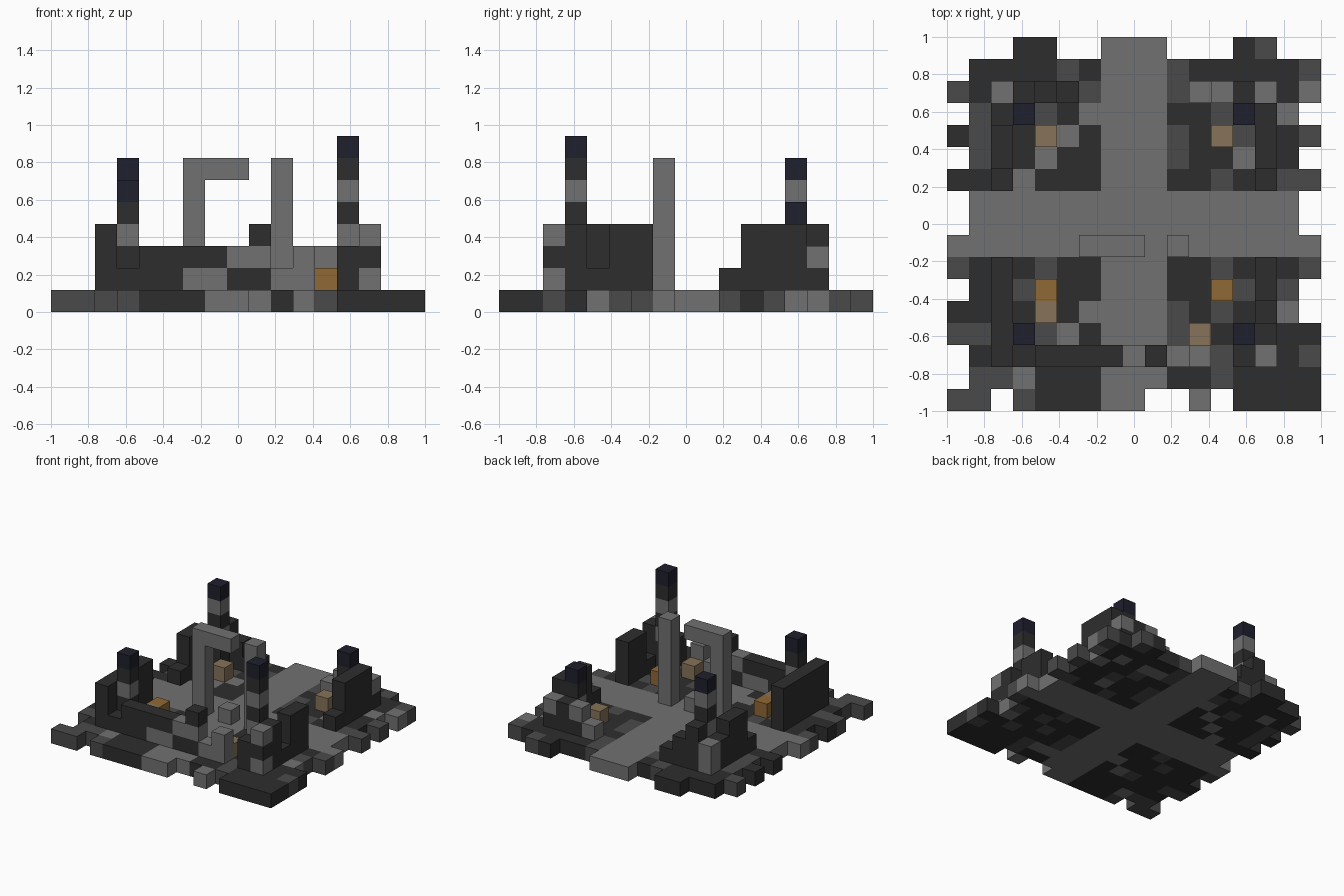
import bpy, bmesh
from mathutils import Vector

if "Cube" in bpy.data.objects:
    bpy.data.objects.remove(bpy.data.objects["Cube"], do_unlink=True)

N = 17
U = 2 / N  # block edge


def material(name, rgb):
    m = bpy.data.materials.new(name)
    m.use_nodes = True
    colour = (*rgb, 1)
    m.diffuse_color = colour
    bsdf = m.node_tree.nodes["Principled BSDF"]
    bsdf.inputs["Base Color"].default_value = colour
    bsdf.inputs["Roughness"].default_value = 0.9
    return m


KEYS = "DMLNTO"
MATS = [
    material("dark stone", (0.027, 0.027, 0.027)),
    material("mid stone", (0.068, 0.068, 0.068)),
    material("light stone", (0.165, 0.165, 0.165)),
    material("night blue cap", (0.014, 0.014, 0.027)),
    material("tan crate", (0.24, 0.17, 0.10)),
    material("orange crate", (0.28, 0.14, 0.035)),
]

# Paved corner plots: first column, first row, paving from back to front
PLOTS = {
    "back_right_paving": (0, 0, ["...DD..", ".DDDDMD", "MDLDDDM", ".MDDMDL",
                                 "DMDDDLD", ".MDDLDD", "DDDLDDD"]),
    "back_left_paving": (10, 0, ["...DM..", "MDDDDDM", "MLLDLDL", "DDMDDL.",
                                 "MDDMDDM", "MDDLDD.", "DDMDDMM"]),
    "front_right_paving": (0, 10, ["MDDDMDD", ".DDMDDD", "DDDDDDL", "MMDDMLD",
                                   ".DDDDDD", ".MMLDDD", "MM.MDDD"]),
    "front_left_paving": (10, 10, ["DDMDDDM", "DDDMDM.", "MDMDDL.", "MDDDMDD",
                                   "LLMDDDM", "DDMDDDD", ".L.DDDD"]),
}

# Crossing roads: columns and rows they cover
ROADS = [(range(7, 10), range(16)), ([7, 8], [16]),
         (range(1, 16), [7, 8]), (range(17), [9])]

# Standing parts: columns, rows, block colours from the ground upward
PARTS = {
    "front_right_tower": [([3], [13], "DDLDN")],
    "front_left_tower": [([13], [13], "DDLDLDN")],
    "back_right_tower": [([3], [3], "DDLDLN")],
    "back_left_tower": [([13], [3], "DLDN")],
    "right_wall_front": [([2], range(10, 15), "DDD")],
    "right_wall_back": [([2], [4, 5], "DDD"), ([2], [3], "DD"),
                        ([2], [6], "D"), ([2], [2], "LL")],
    "left_wall_front": [([14], [10, 11, 13], "DDD"), ([14], [12], "D"),
                        ([14], [14], "LDL")],
    "left_wall_back": [([14], [3, 4, 5], "DDD"), ([14], [6], "D"),
                       ([14], [2], "DL")],
    "front_wall": [([3], [14], "D"), ([4, 5], [14], "DD"),
                   ([6, 7], [14], "LD"), ([8], [14], "DL"),
                   ([9], [14], "DLD"), ([10], [14], "L"),
                   ([11], [14], "LL"), ([13], [14], "DD")],
    "back_wall": [([3], [2], "DDD"), ([4], [2], "DD"), ([5], [2], "D"),
                  ([11], [2], "L"), ([12], [2], "DL"), ([13], [2], "DD")],
    "broken_arch": [([6], [9], "LLLLLL"), ([7, 8], [9], ".....L")],
    "arch_pillar": [([10], [9], "LLLLLL")],
    "fallen_block": [([8], [9], "L")],
    "tan_crates": [([4], [4, 12], "T"), ([12], [4], "T"), ([11], [13], "T")],
    "orange_crates": [([4, 12], [11], "O")],
}

# Collect the blocks of every part
parts = {"crossing_roads": {(c, r, 0): "L" for cols, rows in ROADS
                            for c in cols for r in rows}}
for name, (c0, r0, paving) in PLOTS.items():
    parts[name] = {(c0 + c, r0 + r, 0): k for r, row in enumerate(paving)
                   for c, k in enumerate(row) if k != "."}
for name, runs in PARTS.items():
    parts[name] = {(c, r, z): k for cols, rows, stack in runs
                   for c in cols for r in rows
                   for z, k in enumerate(stack, 1) if k != "."}
filled = {cell for blocks in parts.values() for cell in blocks}


def build(name, blocks):
    """Make the exposed faces of a group of blocks as one object."""
    bm = bmesh.new()
    for (c, r, z), key in blocks.items():
        centre = Vector((c - N // 2, N // 2 - r, z + 0.5)) * U
        for axis in range(3):
            for sign in (-1, 1):
                d = Vector((0, 0, 0))
                d[axis] = sign
                if (c + int(d.x), r - int(d.y), z + int(d.z)) in filled:
                    continue
                a = Vector((0, 0, 0))
                a[(axis + 1) % 3] = 1
                b = d.cross(a)
                ring = [d + a + b, d - a + b, d - a - b, d + a - b]
                f = bm.faces.new([bm.verts.new(centre + p * U / 2) for p in ring])
                f.material_index = KEYS.index(key)
    bmesh.ops.remove_doubles(bm, verts=bm.verts, dist=U / 100)
    mesh = bpy.data.meshes.new(name)
    bm.to_mesh(mesh)
    bm.free()
    for m in MATS:
        mesh.materials.append(m)
    bpy.context.collection.objects.link(bpy.data.objects.new(name, mesh))


for part, blocks in parts.items():
    build(part, blocks)
